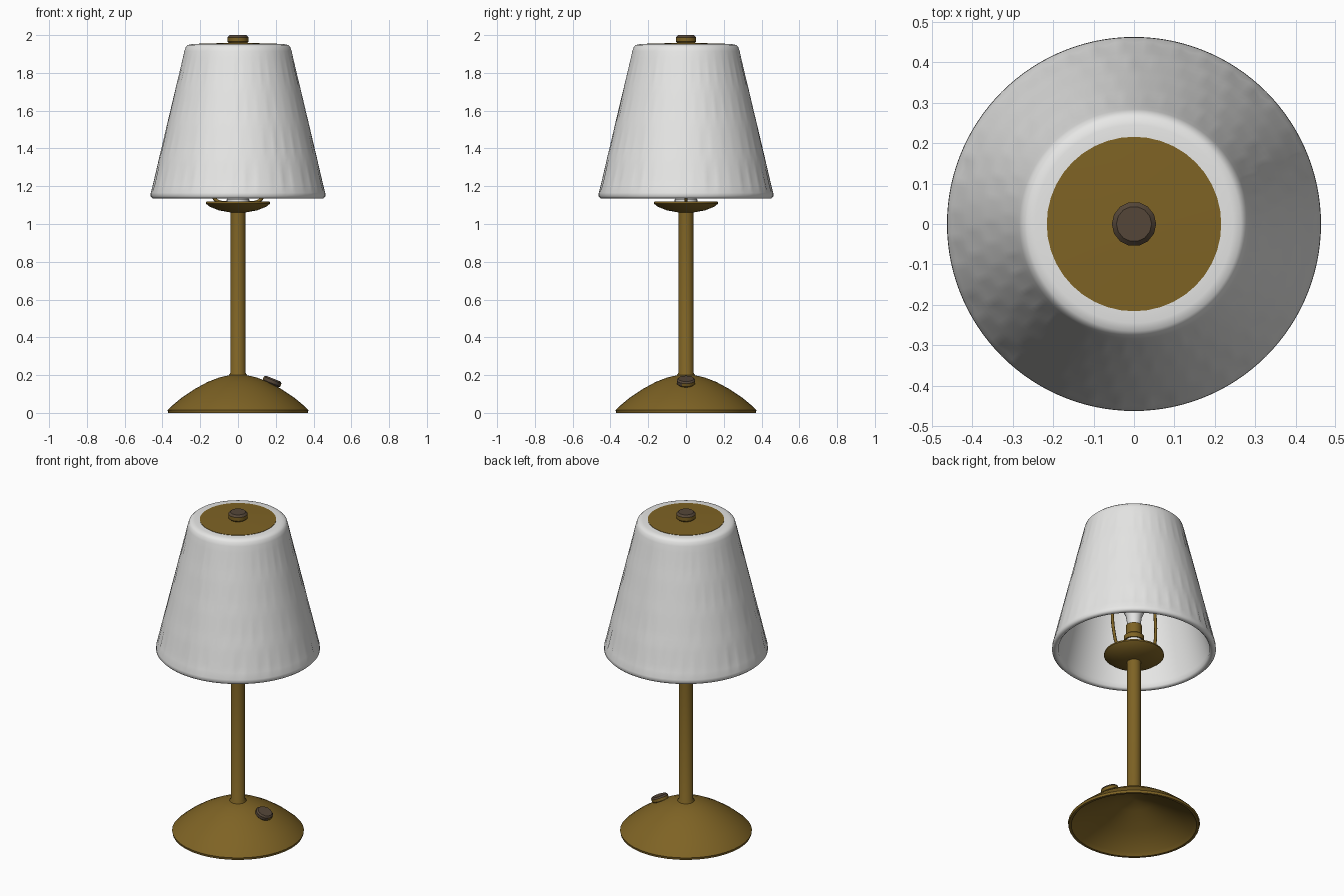
import bpy, bmesh, math, random
from mathutils import Vector, Matrix

random.seed(4)
if "Cube" in bpy.data.objects:
    bpy.data.objects.remove(bpy.data.objects["Cube"])


def material(name, rgb, rough=0.5):
    m = bpy.data.materials.new(name)
    m.use_nodes = True
    m.diffuse_color = (*rgb, 1)
    bsdf = m.node_tree.nodes["Principled BSDF"]
    bsdf.inputs["Base Color"].default_value = (*rgb, 1)
    bsdf.inputs["Roughness"].default_value = rough
    return m


brass = material("aged brass", (0.21, 0.125, 0.018))
white = material("shade white", (0.8, 0.8, 0.79))
brown = material("dark bronze", (0.09, 0.062, 0.04))


def finish(obj, mats, angle=40):
    for m in mats:
        obj.data.materials.append(m)
    bpy.ops.object.select_all(action="DESELECT")
    obj.select_set(True)
    bpy.context.view_layer.objects.active = obj
    bpy.ops.object.shade_smooth_by_angle(angle=math.radians(angle))
    return obj


def lathe(name, profile, mats, sides=32, closed=False, ripple=None, angle=40):
    """Spin (radius, height) points around z; radius 0 makes a pole."""
    bm = bmesh.new()
    rings = []
    for i, (r, z) in enumerate(profile):
        if r == 0:
            rings.append([bm.verts.new((0, 0, z))] * sides)
            continue
        ring = []
        for k in range(sides):
            a = 2 * math.pi * k / sides
            rad = r + (ripple(i, k, z) if ripple else 0)
            ring.append(bm.verts.new((rad * math.cos(a), rad * math.sin(a), z)))
        rings.append(ring)
    pairs = list(zip(rings, rings[1:]))
    if closed:
        pairs.append((rings[-1], rings[0]))
    for low, high in pairs:
        for k in range(sides):
            n = (k + 1) % sides
            corners = list(dict.fromkeys((low[k], low[n], high[n], high[k])))
            bm.faces.new(corners)
    bmesh.ops.recalc_face_normals(bm, faces=bm.faces)
    mesh = bpy.data.meshes.new(name)
    bm.to_mesh(mesh)
    bm.free()
    obj = bpy.data.objects.new(name, mesh)
    bpy.context.collection.objects.link(obj)
    return finish(obj, mats, angle)


def wire(name, points, radius, mat):
    curve = bpy.data.curves.new(name, "CURVE")
    curve.dimensions = "3D"
    curve.bevel_depth = radius
    curve.bevel_resolution = 2
    curve.resolution_u = 6
    curve.use_fill_caps = True
    spline = curve.splines.new("BEZIER")
    spline.bezier_points.add(len(points) - 1)
    for bp, p in zip(spline.bezier_points, points):
        bp.co = p
        bp.handle_left_type = bp.handle_right_type = "AUTO"
    curve.materials.append(mat)
    obj = bpy.data.objects.new(name, curve)
    bpy.context.collection.objects.link(obj)


# Hollow domed foot
lathe("base", [(0, 0.2), (0.045, 0.2), (0.1, 0.187), (0.16, 0.164), (0.23, 0.126),
               (0.3, 0.079), (0.355, 0.033), (0.373, 0.014), (0.37, 0.0),
               (0.355, 0.0), (0.34, 0.02), (0.22, 0.09), (0.1, 0.15), (0.02, 0.178),
               (0, 0.178)], [brass], 40)

# Stem with a small collar at the foot
lathe("stem", [(0, 0.18), (0.048, 0.18), (0.048, 0.2), (0.04, 0.212),
               (0.04, 1.08), (0, 1.08)], [brass], 20)

# Dish under the socket
lathe("saucer", [(0, 1.06), (0.045, 1.062), (0.1, 1.072), (0.15, 1.092), (0.17, 1.108),
                 (0.168, 1.118), (0.155, 1.116), (0.09, 1.098), (0, 1.095)], [brass], 32)

# Socket, its metal sleeve and the bulb
lathe("socket", [(0, 1.09), (0.06, 1.09), (0.06, 1.13), (0.05, 1.14),
                 (0.05, 1.21), (0, 1.21)], [white], 24)
lathe("socket_sleeve", [(0, 1.2), (0.057, 1.2), (0.057, 1.23), (0.045, 1.24),
                        (0.045, 1.3), (0, 1.3)], [brass], 24)
lathe("bulb", [(0, 1.29), (0.035, 1.29), (0.045, 1.36), (0.08, 1.44), (0.095, 1.5),
               (0.08, 1.56), (0.045, 1.59), (0, 1.6)], [white], 24, angle=60)

# Wire frame holding the shade
half = [(0.05, 1.11), (0.115, 1.125), (0.145, 1.19), (0.15, 1.5), (0.12, 1.75), (0.05, 1.9)]
path = [(-x, 0, z) for x, z in half] + [(0, 0, 1.94)] + [(x, 0, z) for x, z in reversed(half)]
wire("harp", path, 0.009, brass)

# Tapered shade: outer wall in four rippled tiers, then top lip, inner wall, bottom rim
LOW, HIGH, SIDES = 1.165, 1.915, 120
TIERS, STEPS = 4, 5
outer = [(0.462 - 0.178 * t, LOW + (HIGH - LOW) * t)
         for t in (i / (TIERS * STEPS) for i in range(TIERS * STEPS + 1))]
lip = [(0.277, 1.937), (0.265, 1.948), (0.245, 1.952), (0.2, 1.952), (0.2, 1.93), (0.25, 1.925)]
inner = [(0.425, 1.17), (0.428, 1.145), (0.437, 1.136), (0.453, 1.136), (0.463, 1.146)]
depth = [[random.uniform(0.2, 1) for _ in range(SIDES)] for _ in range(TIERS)]


def pleat(i, k, z):
    if i == 0 or i >= TIERS * STEPS:
        return 0
    tier, step = divmod(i, STEPS)
    strength = (0.008, 0.005, 0.004, 0.004)[tier]
    fade = (0.25, 1.0, 0.9, 0.7, 0.35)[step]
    groove = 1 if (k + tier) % 3 == 0 else 0.15
    return -strength * fade * groove * depth[tier][k]


lathe("shade", outer + lip + inner, [white], SIDES, closed=True, ripple=pleat, angle=50)

# Metal plate on top of the shade
lathe("shade_cap", [(0, 1.935), (0.216, 1.935), (0.216, 1.954), (0.11, 1.957),
                    (0, 1.958)], [brass], 40)


# Rounded knobs: brass sides with a bronze face
def knob(name, radius, height, matrix, front=False):
    b = height * 0.25
    obj = lathe(name, [(0, 0), (radius - b, 0), (radius, b), (radius, height - b),
                       (radius - b, height), (0, height)], [brass, brown], 14)
    for p in obj.data.polygons:
        if p.normal.z > 0.3 or (front and p.normal.y < -0.3):
            p.material_index = 1
    obj.data.transform(matrix)


knob("finial", 0.055, 0.046, Matrix.Translation((0, 0, 1.954)))
knob("switch", 0.05, 0.034,
     Matrix.Translation((0.174, 0, 0.15)) @ Matrix.Rotation(math.radians(22), 4, "Y"),
     front=True)
